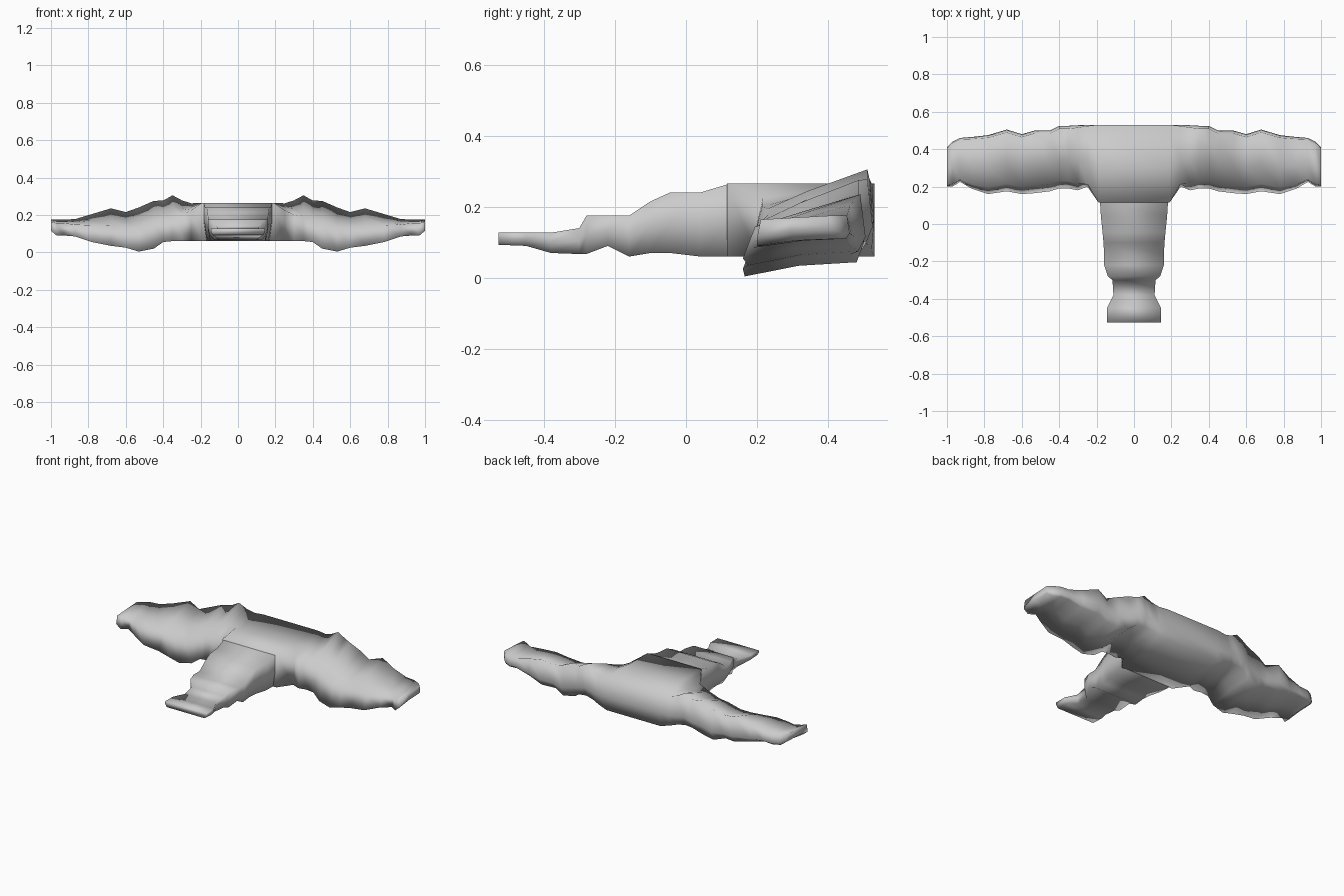
import bpy

if "Cube" in bpy.data.objects:
    bpy.data.objects.remove(bpy.data.objects["Cube"])


def loft(name, rings):
    """Skin a list of equal-length rings and cap both ends."""
    n = len(rings[0])
    verts = [p for r in rings for p in r]
    faces = []
    for i in range(len(rings) - 1):
        for j in range(n):
            k = (j + 1) % n
            faces.append((i * n + j, i * n + k, (i + 1) * n + k, (i + 1) * n + j))
    faces.append(tuple(range(n))[::-1])
    faces.append(tuple((len(rings) - 1) * n + j for j in range(n)))
    mesh = bpy.data.meshes.new(name)
    mesh.from_pydata(verts, [], faces)
    ob = bpy.data.objects.new(name, mesh)
    bpy.context.collection.objects.link(ob)
    bpy.context.view_layer.objects.active = ob
    ob.select_set(True)
    bpy.ops.object.mode_set(mode='EDIT')
    bpy.ops.mesh.select_all(action='SELECT')
    bpy.ops.mesh.normals_make_consistent(inside=False)
    bpy.ops.object.mode_set(mode='OBJECT')
    bpy.ops.object.shade_smooth()
    ob.select_set(False)
    return ob


# Tilted wing cross-section: t = 0 is a box, t = 1 a slanted front
def wing_ring(x, yf, yb, zb, zt, t):
    h, d = zt - zb, yb - yf
    return [
        (x, yb - 0.015 * t, zt),
        (x, yf + d * 0.45, zt - h * 0.25 * t),
        (x, yf + d * 0.12 * t, zt - h * 0.45 * t),
        (x, yf, zb),
        (x, yf + d * 0.45, zb + 0.03 * t),
        (x, yb - 0.02 * t, zb + 0.04 * t),
        (x, yb, zb + h * 0.4),
    ]


# Half span: x, front y, back y, bottom z, top z, tilt
half = [
    (0.19, .115, .53, .06, .265, 0),
    (0.25, .20, .53, .06, .262, .4),
    (0.30, .18, .528, .06, .278, .8),
    (0.35, .19, .525, .06, .305, 1),
    (0.40, .19, .525, .055, .277, 1),
    (0.45, .175, .50, .02, .275, 1),
    (0.53, .165, .50, .004, .24, 1),
    (0.60, .16, .48, .025, .215, 1),
    (0.68, .175, .505, .035, .235, 1),
    (0.78, .16, .475, .055, .205, .9),
    (0.87, .19, .465, .085, .178, .7),
    (0.93, .225, .46, .09, .175, .5),
    (0.97, .20, .44, .09, .175, .5),
    (1.00, .20, .41, .115, .175, .4),
]
# Body with both ragged wings
span = [(-r[0],) + r[1:] for r in reversed(half)] + half
loft("body_and_wings", [wing_ring(*r) for r in span])

# Tapering stem: y, half width, bottom z, top z
stem = [
    (-.527, .145, .093, .127),
    (-.45, .145, .09, .127),
    (-.38, .11, .07, .127),
    (-.30, .115, .067, .14),
    (-.28, .14, .067, .175),
    (-.22, .16, .09, .175),
    (-.16, .16, .06, .175),
    (-.10, .163, .07, .215),
    (-.045, .168, .07, .24),
    (.04, .177, .06, .24),
    (.12, .182, .06, .264),
    (.20, .18, .065, .26),
]
rings = []
for y, w, zb, zt in stem:
    m = (zb + zt) / 2
    b = w * 0.92
    rings.append([(-b, y, zb), (b, y, zb), (w, y, m), (w, y, zt), (-w, y, zt), (-w, y, m)])
loft("stem", rings)
